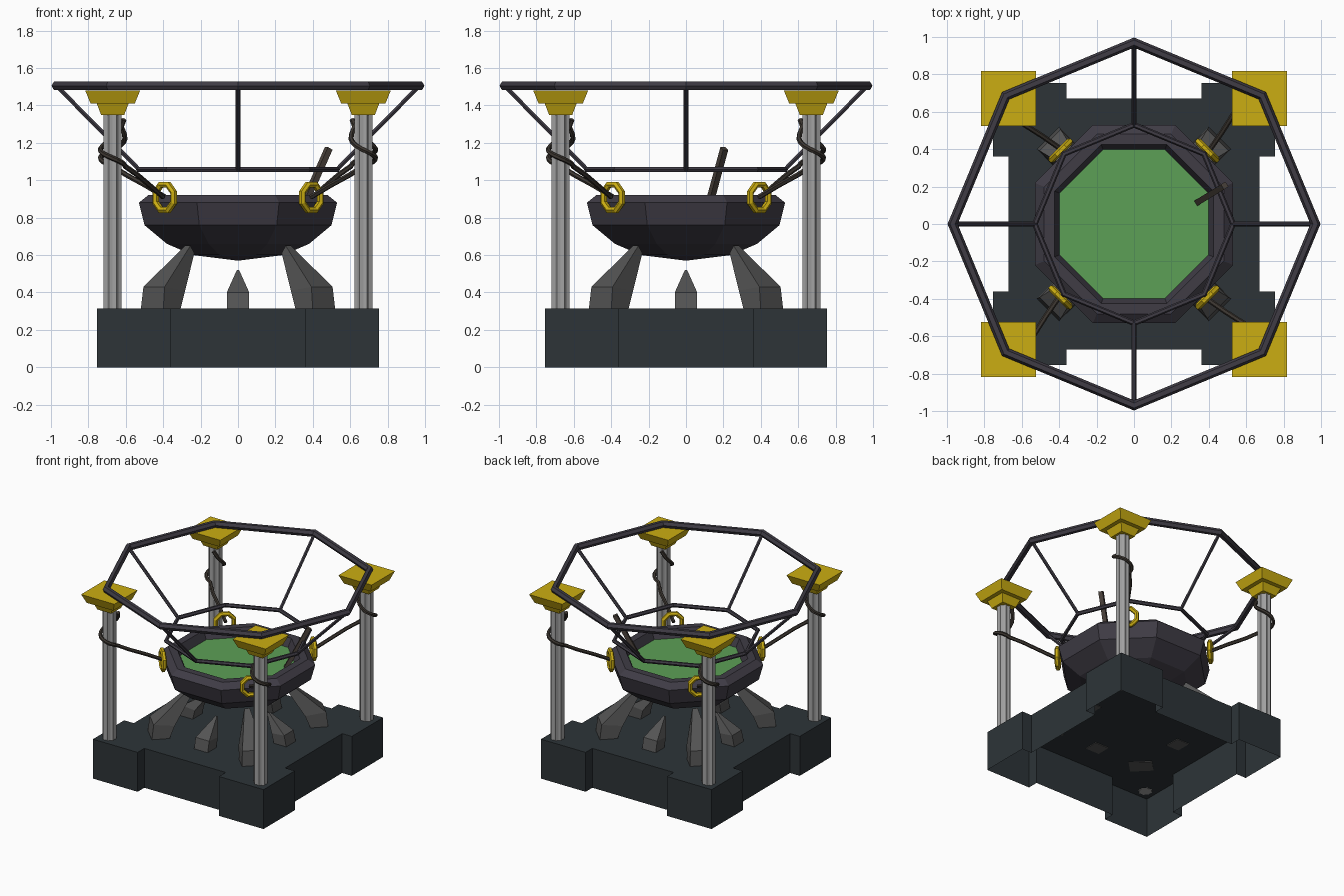
import bpy, bmesh
from math import pi, cos, sin, tan, radians
from mathutils import Vector, Matrix

if "Cube" in bpy.data.objects:
    bpy.data.objects.remove(bpy.data.objects["Cube"])


def material(name, rgb):
    m = bpy.data.materials.new(name)
    m.diffuse_color = (*rgb, 1)
    m.use_nodes = True
    m.node_tree.nodes["Principled BSDF"].inputs["Base Color"].default_value = m.diffuse_color
    return m


SLATE = material("slate", (0.026, 0.034, 0.039))
IRON = material("iron", (0.05, 0.045, 0.06))
GOLD = material("gold", (0.6, 0.42, 0.006))
LIQUID = material("green_liquid", (0.107, 0.35, 0.093))
STONE = material("stone", (0.09, 0.09, 0.09))
MARBLE = material("marble", (0.36, 0.36, 0.36))
ROPE = material("rope", (0.045, 0.037, 0.03))
WOOD = material("wood", (0.07, 0.055, 0.045))


def finish(name, bm, mat, place=Matrix()):
    bmesh.ops.remove_doubles(bm, verts=bm.verts, dist=1e-5)
    bmesh.ops.recalc_face_normals(bm, faces=bm.faces)
    me = bpy.data.meshes.new(name)
    bm.to_mesh(me)
    bm.free()
    me.transform(place)
    me.materials.append(mat)
    ob = bpy.data.objects.new(name, me)
    bpy.context.collection.objects.link(ob)
    return ob


def loft(name, rings, mat, place=Matrix(), cap_start=True, cap_end=True):
    bm = bmesh.new()
    rows = [[bm.verts.new(p) for p in ring] for ring in rings]
    n = len(rows[0])
    for a, b in zip(rows, rows[1:]):
        for i in range(n):
            j = (i + 1) % n
            bm.faces.new((a[i], a[j], b[j], b[i]))
    if cap_start:
        bm.faces.new(rows[0][::-1])
    if cap_end:
        bm.faces.new(rows[-1])
    return finish(name, bm, mat, place)


def polygon(n, apothem, z):
    # regular polygon with flats facing the axes
    r = apothem / cos(pi / n)
    return [(r * cos((2 * i + 1) * pi / n), r * sin((2 * i + 1) * pi / n), z)
            for i in range(n)]


def tube(name, points, radius, mat, cyclic=False, place=Matrix()):
    cu = bpy.data.curves.new(name, 'CURVE')
    cu.dimensions = '3D'
    cu.bevel_depth = radius
    cu.bevel_resolution = 1
    cu.use_fill_caps = True
    sp = cu.splines.new('POLY')
    sp.points.add(len(points) - 1)
    for p, co in zip(sp.points, points):
        p.co = (*co, 1)
    sp.use_cyclic_u = cyclic
    sp.use_smooth = False
    tmp = bpy.data.objects.new(name + "_path", cu)
    bpy.context.collection.objects.link(tmp)
    bpy.context.view_layer.update()
    me = bpy.data.meshes.new_from_object(
        tmp.evaluated_get(bpy.context.evaluated_depsgraph_get()))
    bpy.data.objects.remove(tmp)
    me.transform(place)
    me.materials.clear()
    me.materials.append(mat)
    ob = bpy.data.objects.new(name, me)
    bpy.context.collection.objects.link(ob)
    return ob


def turn(deg):
    return Matrix.Rotation(radians(deg), 4, 'Z')


# Hollow base with four projecting corners, open underneath
quarter = [(0.67, 0.36), (0.755, 0.36), (0.755, 0.755), (0.36, 0.755), (0.36, 0.67)]
outline = [turn(90 * k) @ Vector((x, y, 0)) for k in range(4) for x, y in quarter]
loft("base", [outline, [p + Vector((0, 0, 0.315)) for p in outline]], SLATE,
     cap_start=False)

# Cauldron bowl and its liquid
profile = [(0.001, 0.57), (0.24, 0.6), (0.38, 0.66), (0.5, 0.76), (0.53, 0.88),
           (0.48, 0.92), (0.425, 0.92), (0.395, 0.85)]
loft("bowl", [polygon(8, r, z) for r, z in profile], IRON, cap_end=False)
bm = bmesh.new()
bm.faces.new([bm.verts.new(p) for p in polygon(8, 0.397, 0.855)])
finish("liquid", bm, LIQUID)

# Upper and lower octagonal hoops
for name, r, z, t in (("upper_hoop", 0.97, 1.505, 0.027),
                      ("lower_hoop", 0.53, 1.058, 0.016)):
    tube(name, [(r * cos(i * pi / 4), r * sin(i * pi / 4), z) for i in range(8)],
         t, IRON, True)

# Rope path: from ring to column, then a rising clockwise coil
C, COIL = 0.67, 0.066
rope = [(0.4, 0.39, 0.91), (0.47, 0.49, 0.97), (0.54, 0.6, 1.03)]
for i in range(15):
    a = radians(180 - i * 24)
    f = i / 14
    rope.append((C + COIL * cos(a), C + COIL * sin(a),
                 1.075 + 0.16 * f + 0.09 * f ** 6))


def claw(name, sections, place):
    # sections: inner radius, its z, outer radius, its z, half width
    loft(name, [[(ri, -w, zi), (ro, -w, zo), (ro, w, zo), (ri, w, zi)]
                for ri, zi, ro, zo, w in sections], STONE, place)


for k in range(4):
    q = turn(90 * k)
    d = turn(90 * k + 45)
    col = q @ Matrix.Translation((C, C, 0))

    # Fluted column
    flutes = [((0.052 if i % 2 else 0.043) * cos(i * pi / 8),
               (0.052 if i % 2 else 0.043) * sin(i * pi / 8)) for i in range(16)]
    loft(f"column_{k}", [[(x, y, z) for x, y in flutes] for z in (0.31, 1.36)],
         MARBLE, col)

    # Stepped capital
    loft(f"capital_{k}", [polygon(4, r, z) for r, z in
                          ((0.062, 1.35), (0.085, 1.41), (0.118, 1.41), (0.147, 1.48))],
         GOLD, col)

    # Strut between hoops
    tube(f"strut_{k}", [(0.97, 0, 1.505), (0.53, 0, 1.058)], 0.013, IRON, place=q)

    # Handle ring on the bowl
    tube(f"handle_ring_{k}",
         [(0.555, 0.073 * cos((i + .5) * pi / 4), 0.908 + 0.073 * sin((i + .5) * pi / 4))
          for i in range(8)], 0.019, GOLD, True, d)

    tube(f"rope_{k}", rope, 0.014, ROPE, place=q)

    # Large corner claw and small side claw under the bowl
    claw(f"large_claw_{k}", [(0.52, 0.31, 0.65, 0.31, 0.085),
                             (0.48, 0.41, 0.635, 0.43, 0.08),
                             (0.35, 0.61, 0.38, 0.65, 0.02)], d)
    claw(f"small_claw_{k}", [(0.36, 0.31, 0.47, 0.31, 0.06),
                             (0.34, 0.39, 0.45, 0.4, 0.06),
                             (0.26, 0.51, 0.275, 0.52, 0.006)], q)

# Square stirring stick
a, b = Vector((0.33, 0.11, 0.82)), Vector((0.485, 0.205, 1.17))
rot = (b - a).to_track_quat('Z', 'Y').to_matrix().to_4x4()
loft("stirring_stick", [polygon(4, 0.016, z) for z in (0, (b - a).length)], WOOD,
     Matrix.Translation(a) @ rot)
